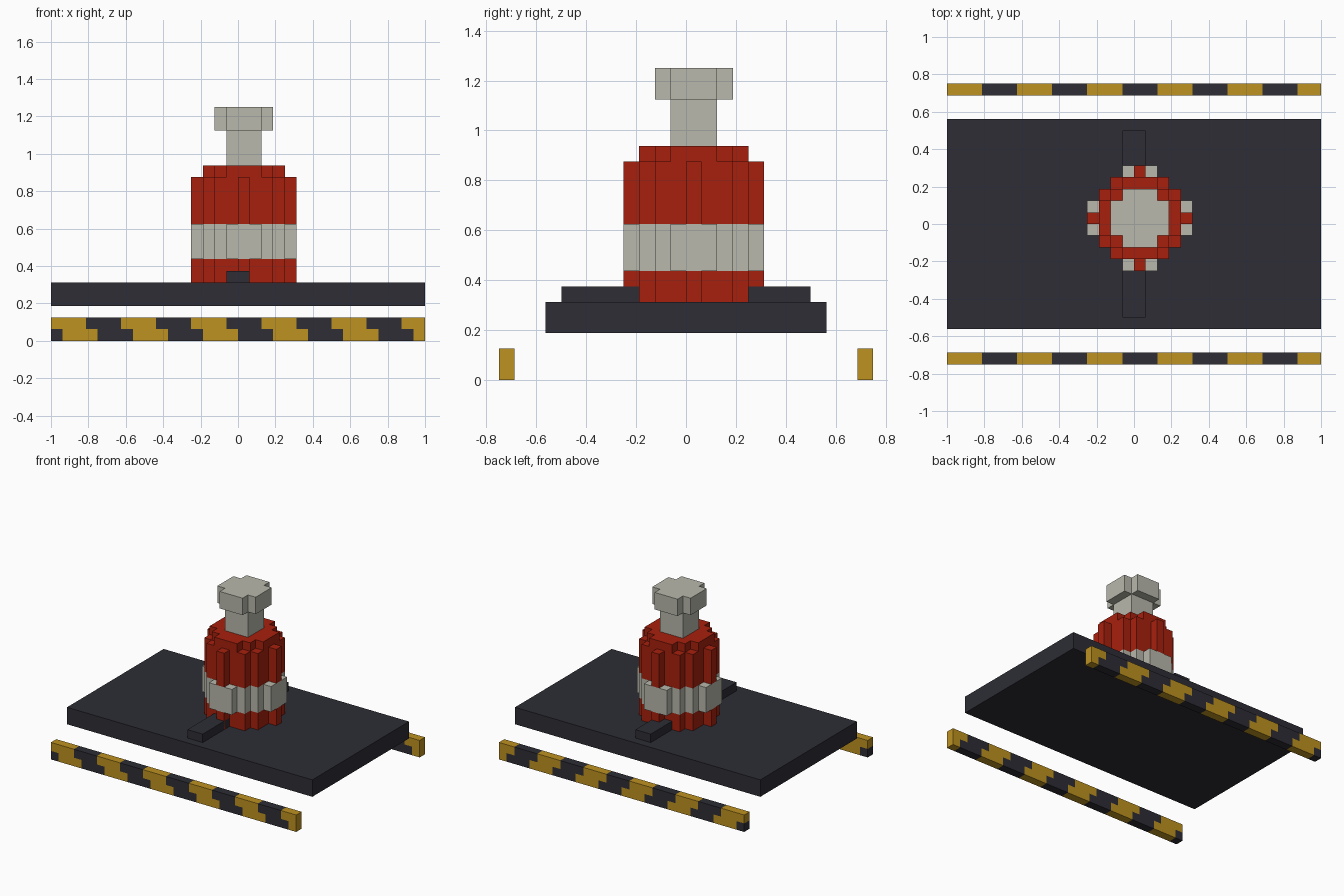
import bpy, bmesh, math
from mathutils import Vector

if "Cube" in bpy.data.objects:
    bpy.data.objects.remove(bpy.data.objects["Cube"])

U = 1 / 16  # size of one block


def material(name, rgb):
    m = bpy.data.materials.new(name)
    m.use_nodes = True
    m.diffuse_color = (*rgb, 1)
    m.node_tree.nodes["Principled BSDF"].inputs["Base Color"].default_value = (*rgb, 1)
    return m


charcoal = material("charcoal", (0.026, 0.026, 0.036))
red = material("red", (0.386, 0.0144, 0.004))
pale_grey = material("pale grey", (0.479, 0.479, 0.413))
yellow = material("hazard yellow", (0.515, 0.287, 0.0152))


def finish(name, bm, *mats):
    bmesh.ops.recalc_face_normals(bm, faces=bm.faces)
    bmesh.ops.scale(bm, vec=(U, U, U), verts=bm.verts)
    me = bpy.data.meshes.new(name)
    bm.to_mesh(me)
    bm.free()
    for m in mats:
        me.materials.append(m)
    ob = bpy.data.objects.new(name, me)
    bpy.context.collection.objects.link(ob)
    return ob


def box_bm(lo, hi):
    bm = bmesh.new()
    bmesh.ops.create_cube(bm, size=1)
    for v in bm.verts:
        v.co = Vector([a + (c + 0.5) * (b - a) for a, b, c in zip(lo, hi, v.co)])
    return bm


def blocky_disc(name, reach, z0, z1, mat):
    """Stepped disc; reach[i] is how many blocks row +-i extends from the middle."""
    n = len(reach) - 1
    side = []
    for r in range(-n, n + 1):
        w = reach[abs(r)] + 0.5
        side += [(w, r - 0.5), (w, r + 0.5)]
    loop = side + [(-x, y) for x, y in reversed(side)]
    # Drop points that lie on a straight run
    count = len(loop)
    pts = []
    for i, (x, y) in enumerate(loop):
        (px, py), (nx, ny) = loop[i - 1], loop[(i + 1) % count]
        if (x, y) != (px, py) and not (px == x == nx and (x, y) != (nx, ny)):
            pts.append((x, y))
    bm = bmesh.new()
    face = bm.faces.new([bm.verts.new((x + 0.5, y + 0.5, z0)) for x, y in pts])
    ext = bmesh.ops.extrude_face_region(bm, geom=[face], use_keep_orig=True)
    top = [g for g in ext["geom"] if isinstance(g, bmesh.types.BMVert)]
    bmesh.ops.translate(bm, vec=(0, 0, z1 - z0), verts=top)
    return finish(name, bm, mat)


def striped_bar(name, y0):
    """Bar cut into blocks, striped in threes with the lower row shifted by one."""
    bm = box_bm((-16, y0, 0), (16, y0 + 1, 2))
    cuts = [((x, 0, 0), (1, 0, 0)) for x in range(-15, 16)] + [((0, 0, 1), (0, 0, 1))]
    for co, no in cuts:
        geom = bm.verts[:] + bm.edges[:] + bm.faces[:]
        bmesh.ops.bisect_plane(bm, geom=geom, plane_co=co, plane_no=no)
    for f in bm.faces:
        c = f.calc_center_median()
        column = math.floor(min(c.x, 15.5)) + 16 - (c.z < 1)
        f.material_index = 0 if column % 6 < 3 else 1
    return finish(name, bm, yellow, charcoal)


# Base plate and the pipe running through the tank
finish("base_plate", box_bm((-16, -9, 3), (16, 9, 5)), charcoal)
finish("outlet_pipe", box_bm((-1, -8, 5), (1, 8, 6)), charcoal)

# Hazard bars in front and behind
striped_bar("front_hazard_bar", -12)
striped_bar("back_hazard_bar", 11)

# Tank, stacked from the bottom up
ribbed = [4, 3, 3, 2, 0]
blocky_disc("tank_lower", ribbed, 5, 7, red)
blocky_disc("tank_band", [4, 4, 3, 2, 1], 7, 10, pale_grey)
blocky_disc("tank_upper", ribbed, 10, 14, red)
blocky_disc("tank_shoulder", [3, 3, 2, 1], 14, 15, red)
blocky_disc("neck", [1, 1], 15, 18, pale_grey)
blocky_disc("cap", [2, 2, 1], 18, 20, pale_grey)
